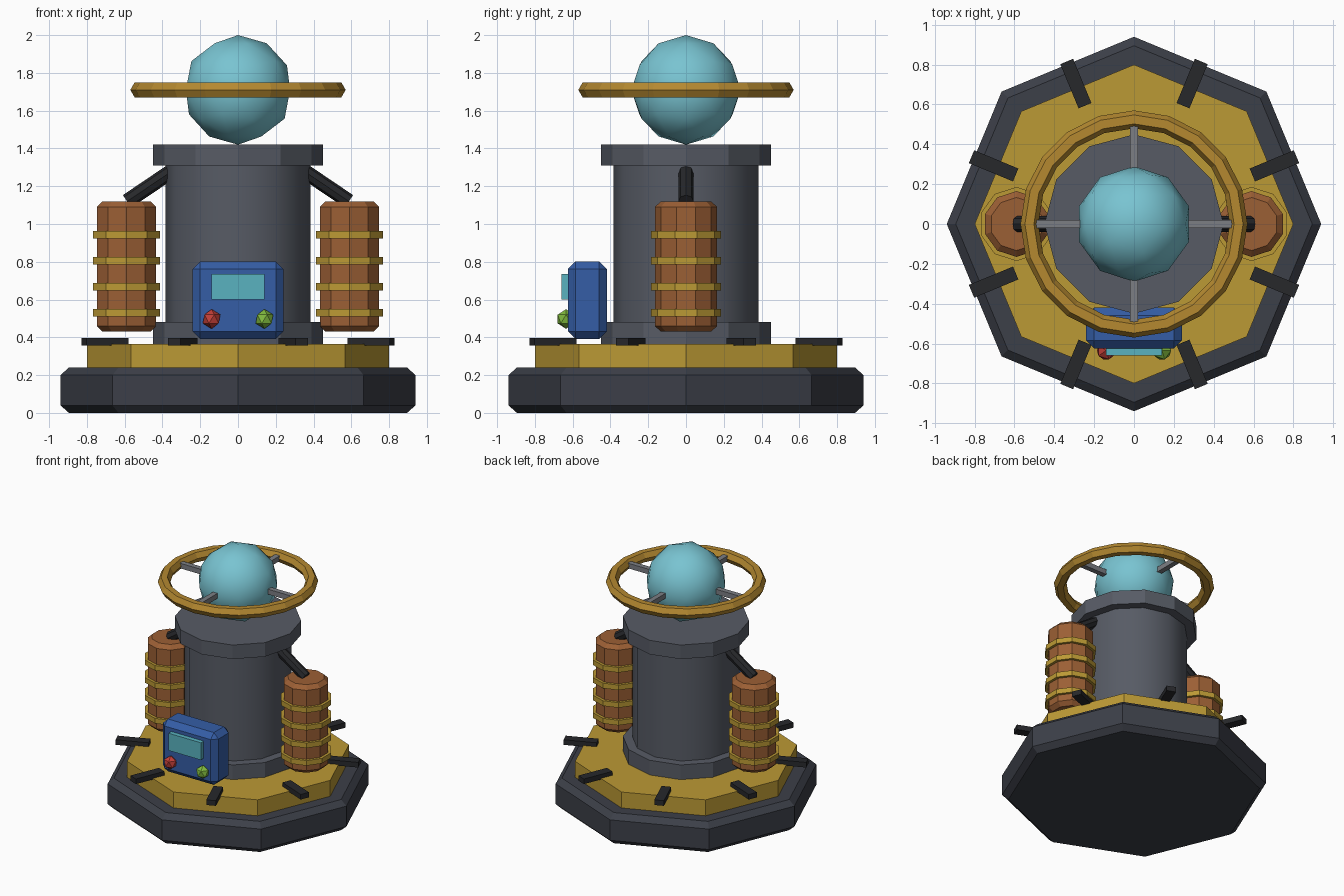
import bpy, bmesh
from math import sin, cos, pi, radians
from mathutils import Vector, Matrix

if "Cube" in bpy.data.objects:
    bpy.data.objects.remove(bpy.data.objects["Cube"])


def material(name, rgb):
    m = bpy.data.materials.new(name)
    m.diffuse_color = (*rgb, 1)
    m.use_nodes = True
    m.node_tree.nodes["Principled BSDF"].inputs["Base Color"].default_value = m.diffuse_color
    return m


IRON = material("dark_iron", (0.045, 0.05, 0.065))
BLACK = material("black_rubber", (0.02, 0.021, 0.024))
STEEL = material("steel", (0.095, 0.105, 0.13))
BAR = material("bar_grey", (0.2, 0.21, 0.23))
GOLD = material("brass", (0.5, 0.32, 0.035))
RING = material("ring_brass", (0.46, 0.25, 0.03))
COPPER = material("copper", (0.33, 0.115, 0.035))
BLUE = material("blue_paint", (0.035, 0.11, 0.38))
SCREEN = material("screen_teal", (0.1, 0.45, 0.53))
GLASS = material("orb_teal", (0.19, 0.55, 0.64))
RED = material("red", (0.55, 0.05, 0.04))
GREEN = material("green", (0.22, 0.5, 0.05))


def finish(bm, name, mat, smooth=None):
    bmesh.ops.recalc_face_normals(bm, faces=bm.faces)
    me = bpy.data.meshes.new(name)
    bm.to_mesh(me)
    bm.free()
    me.materials.append(mat)
    ob = bpy.data.objects.new(name, me)
    bpy.context.collection.objects.link(ob)
    if smooth:
        bpy.ops.object.select_all(action='DESELECT')
        ob.select_set(True)
        bpy.context.view_layer.objects.active = ob
        bpy.ops.object.shade_smooth_by_angle(angle=radians(smooth))
    return ob


def lathe(name, mat, profile, sides, x=0, smooth=None):
    """Closed solid from (radius, z) pairs, first corner on +y."""
    bm = bmesh.new()
    rings = [[bm.verts.new((x + r * sin(2 * pi * i / sides), r * cos(2 * pi * i / sides), z))
              for i in range(sides)] for r, z in profile]
    for a, b in zip(rings, rings[1:]):
        for i in range(sides):
            j = (i + 1) % sides
            bm.faces.new((a[i], a[j], b[j], b[i]))
    bm.faces.new(rings[0])
    bm.faces.new(rings[-1])
    return finish(bm, name, mat, smooth)


def box(name, mat, size, loc, turn=0, bevel=0):
    bm = bmesh.new()
    bmesh.ops.create_cube(bm, size=1)
    bmesh.ops.scale(bm, vec=size, verts=bm.verts)
    if bevel:
        bmesh.ops.bevel(bm, geom=bm.edges[:], offset=bevel, segments=1, affect='EDGES')
    bm.transform(Matrix.Translation(loc) @ Matrix.Rotation(turn, 4, 'Z'))
    return finish(bm, name, mat)


def ico(name, mat, radius, loc, level, smooth=None):
    bm = bmesh.new()
    bmesh.ops.create_icosphere(bm, subdivisions=level, radius=radius,
                               matrix=Matrix.Translation(loc))
    return finish(bm, name, mat, smooth)


# octagonal base and brass plate
lathe("base", IRON, [(0.895, 0), (0.94, 0.04), (0.94, 0.2), (0.895, 0.24)], 8)
lathe("base_plate", GOLD, [(0.8, 0.235), (0.8, 0.365)], 8)

# radial clamps
for k in range(8):
    a = radians(22.5 + 45 * k)
    box(f"clamp_{k + 1}", BLACK, (0.24, 0.07, 0.04),
        (0.763 * cos(a), 0.763 * sin(a), 0.376), a)

# central column with flanges
lathe("column", STEEL, [(0.383, 0.36), (0.383, 1.4)], 12, smooth=35)
lathe("lower_flange", STEEL, [(0.45, 0.36), (0.45, 0.48)], 12)
lathe("upper_flange", STEEL, [(0.45, 1.31), (0.45, 1.42)], 12)

# glass orb, halo ring and spokes
ico("orb", GLASS, 0.29, (0, 0, 1.71), 2, smooth=60)
bpy.ops.mesh.primitive_torus_add(major_segments=20, minor_segments=6, major_radius=0.525,
                                 minor_radius=0.045, location=(0, 0, 1.71))
halo = bpy.context.object
halo.name = "halo_ring"
halo.data.materials.append(RING)
for k in range(4):
    a = k * pi / 2
    box(f"spoke_{k + 1}", BAR, (0.26, 0.04, 0.04), (0.37 * cos(a), 0.37 * sin(a), 1.71), a)

# side coils with bands and feed pipes
for side, s in (("left", -1), ("right", 1)):
    lathe(f"{side}_coil", COPPER,
          [(0.133, 0.43), (0.165, 0.46), (0.165, 1.09), (0.133, 1.12)], 10, x=0.59 * s)
    for k in range(4):
        z = 0.53 + 0.138 * k
        lathe(f"{side}_coil_band_{k + 1}", GOLD, [(0.186, z - 0.02), (0.186, z + 0.02)],
              10, x=0.59 * s)
    p, q = Vector((0.35 * s, 0, 1.28)), Vector((0.587 * s, 0, 1.12))
    bm = bmesh.new()
    bmesh.ops.create_cone(bm, cap_ends=True, segments=8, radius1=0.04, radius2=0.04,
                          depth=(q - p).length)
    bm.transform(Matrix.Translation((p + q) / 2) @ (q - p).to_track_quat('Z', 'Y').to_matrix().to_4x4())
    finish(bm, f"{side}_pipe", BLACK)

# control box with screen and knobs
box("control_box", BLUE, (0.48, 0.205, 0.41), (0, -0.522, 0.597), bevel=0.04)
box("screen", SCREEN, (0.28, 0.06, 0.135), (0, -0.63, 0.667))
ico("red_knob", RED, 0.052, (-0.14, -0.635, 0.497), 1)
ico("green_knob", GREEN, 0.052, (0.14, -0.635, 0.497), 1)
